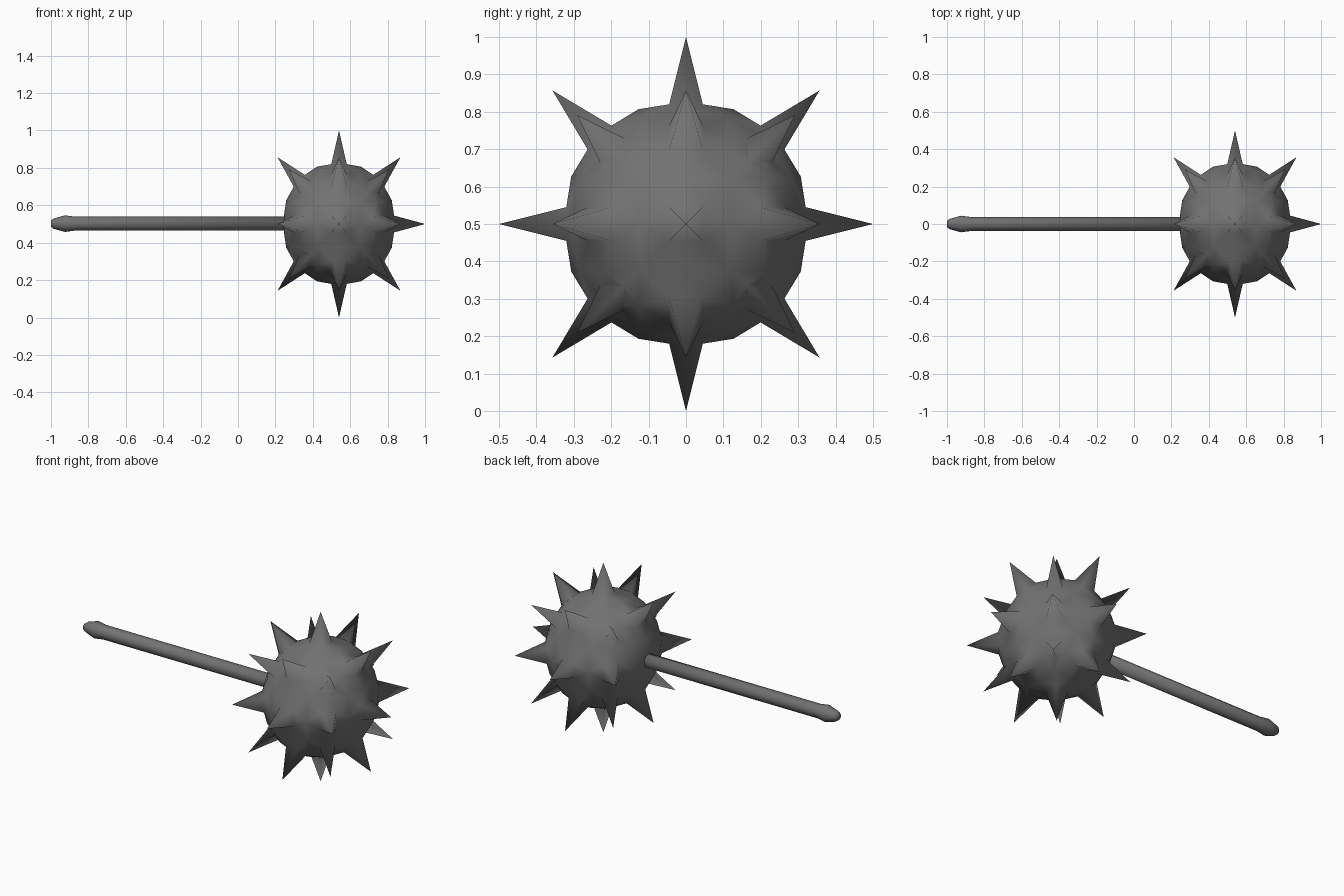
import bpy, bmesh, math
from itertools import product
from mathutils import Vector

if "Cube" in bpy.data.objects:
    bpy.data.objects.remove(bpy.data.objects["Cube"])

CENTRE = Vector((0.54, 0, 0.5))
SQUASH = 0.92          # the head is slightly flattened along x
R = 0.332

iron = bpy.data.materials.new("dark grey iron")
iron.diffuse_color = (0.17, 0.17, 0.17, 1)
iron.use_nodes = True
iron.node_tree.nodes["Principled BSDF"].inputs["Base Color"].default_value = iron.diffuse_color


def finish(bm, name, angle=None):
    bmesh.ops.recalc_face_normals(bm, faces=bm.faces[:])
    me = bpy.data.meshes.new(name)
    bm.to_mesh(me)
    bm.free()
    ob = bpy.data.objects.new(name, me)
    bpy.context.collection.objects.link(ob)
    me.materials.append(iron)
    for p in me.polygons:
        p.use_smooth = True
    return ob


# --- spiked head: a 26-sided ball whose face centres are pulled into spikes ---
bm = bmesh.new()

# ball corners and edge midpoints
k = 1 + math.sqrt(2)
corners = []
for axis in range(3):
    for s in product((-1, 1), repeat=3):
        v = Vector(s)
        v[axis] *= k
        corners.append(v)
for c in corners:
    bm.verts.new(c.normalized() * R)
for i, a in enumerate(corners):
    for b in corners[i + 1:]:
        if (a - b).length < 2.01:
            bm.verts.new((a + b).normalized() * R)

# small square or triangular spike base in each of the 26 directions
spikes = []
for d in product((-1, 0, 1), repeat=3):
    n = sum(abs(c) for c in d)
    if n == 0:
        continue
    v = Vector(d).normalized()
    if n == 3:
        base = []
        for axis in range(3):
            e = Vector((0, 0, 0))
            e[axis] = d[axis]
            base.append(v * 0.322 + (e - v * e.dot(v)).normalized() * 0.053)
    else:
        t = Vector([1 if c == 0 else 0 for c in d])
        if n == 1:                       # keep just one of the two free axes
            t[max(i for i in range(3) if t[i])] = 0
        u = v.cross(t)
        w = 0.045
        base = [v * (0.32 if n == 1 else 0.327) + t * a * w + u * b * w
                for a, b in ((1, 1), (-1, 1), (-1, -1), (1, -1))]
    ring = [bm.verts.new(p) for p in base]
    spikes.append((d, v * (0.5 if n == 1 else 0.505), ring))

bmesh.ops.convex_hull(bm, input=bm.verts[:])

# replace each base with a pointed spike (the handle takes the -x place)
for d, tip, ring in spikes:
    if d == (-1, 0, 0):
        continue
    rs = set(ring)
    inner = [f for f in bm.faces if set(f.verts) <= rs]
    bmesh.ops.delete(bm, geom=inner, context='FACES_ONLY')
    t = bm.verts.new(tip)
    for a, b in zip(ring, ring[1:] + ring[:1]):
        bm.faces.new((a, b, t))

for v in bm.verts:
    v.co.x *= SQUASH
    v.co += CENTRE
finish(bm, "spiked_head")

# --- handle with a swollen pommel, turned around the x axis ---
profile = [(0.30, 0.040), (-0.87, 0.040), (-0.925, 0.048), (-0.985, 0.030), (-1.0, 0.018)]
SIDES = 8
bm = bmesh.new()
rings = []
for x, r in profile:
    rings.append([bm.verts.new((x, r * math.cos(a), 0.502 + r * math.sin(a)))
                  for a in (2 * math.pi * (i + 0.5) / SIDES for i in range(SIDES))])
for p, q in zip(rings, rings[1:]):
    for i in range(SIDES):
        j = (i + 1) % SIDES
        bm.faces.new((p[i], p[j], q[j], q[i]))
bm.faces.new(rings[0])
bm.faces.new(rings[-1])
finish(bm, "handle")
